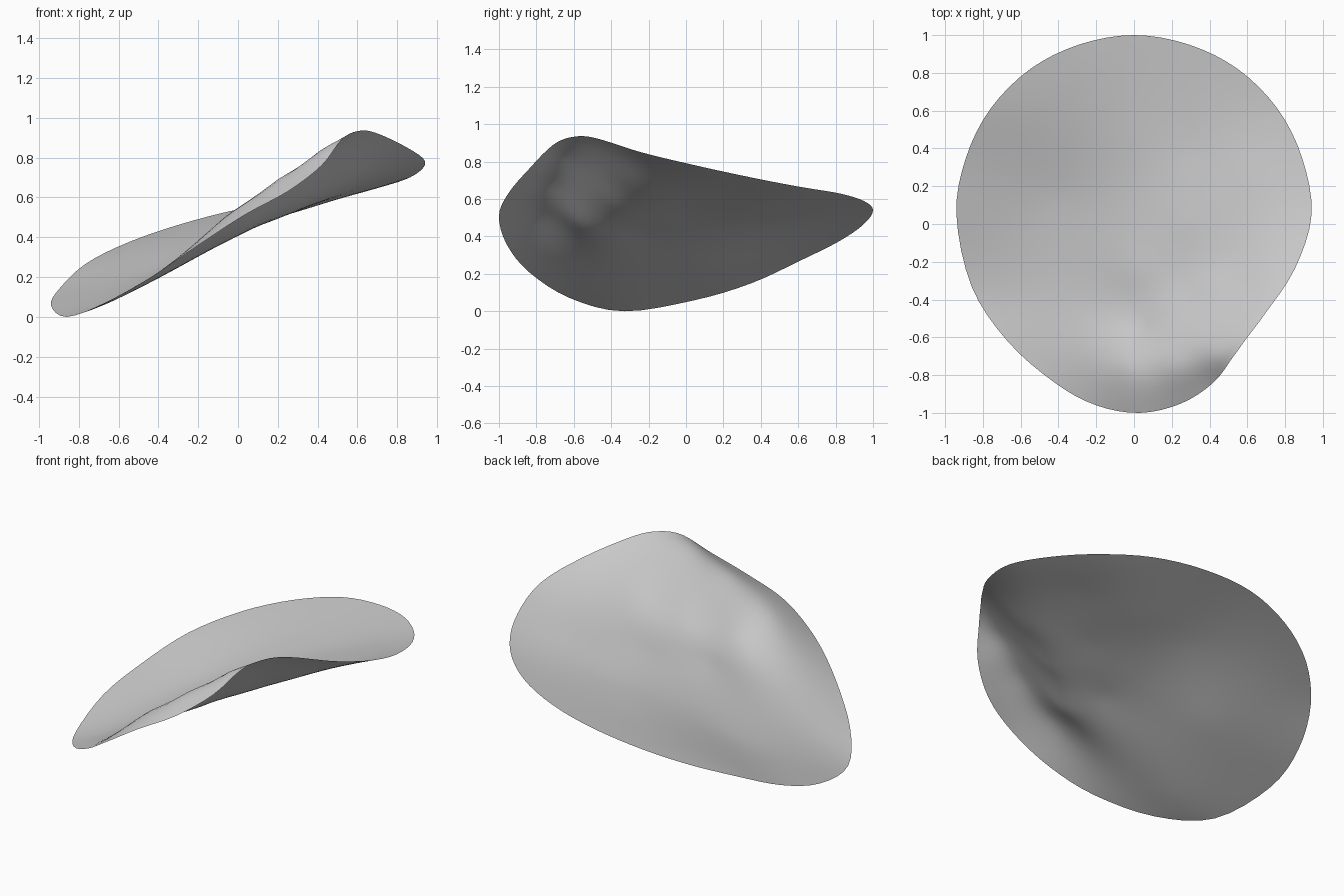
import bpy, math
from mathutils import Vector

if "Cube" in bpy.data.objects:
    bpy.data.objects.remove(bpy.data.objects["Cube"])

# Rim of the warped disc, counter-clockwise from the left side
RIM = [(.94, .05, .78), (.89, .35, .715), (.76, .61, .665), (.55, .82, .63), (.29, .95, .59),
       (0, 1, .54), (-.29, .95, .465), (-.55, .82, .375), (-.76, .61, .27), (-.89, .35, .15),
       (-.94, .05, .06), (-.86, -.33, 0), (-.67, -.62, .07), (-.42, -.84, .21),
       (-.2, -.96, .36), (.03, -1, .51), (.25, -.95, .63), (.42, -.84, .76),
       (.52, -.71, .89), (.6, -.6, .933), (.69, -.48, .925), (.85, -.24, .85)]
# Inner sag and the ridge behind the front lip
INNER = [(-.05, -.75, .51), (.2, -.74, .69), (.42, -.69, .84), (.05, -.57, .47),
         (-.2, -.5, .315), (0, -.25, .415), (0, .05, .415), (.3, -.4, .58),
         (.55, -.3, .7), (.3, 0, .535), (.3, .4, .53), (.6, .25, .63),
         (0, .45, .455), (-.4, .15, .24), (-.4, -.4, .195), (-.65, -.4, .07)]


def kernel(a, b):
    d = (a[0] - b[0]) ** 2 + (a[1] - b[1]) ** 2
    return d * math.log(d) if d > 0 else 0


def solve(rows):
    """Gaussian elimination of an augmented matrix."""
    n = len(rows)
    for i in range(n):
        p = max(range(i, n), key=lambda k: abs(rows[k][i]))
        rows[i], rows[p] = rows[p], rows[i]
        pivot = rows[i][i]
        rows[i] = [v / pivot for v in rows[i]]
        for k in range(n):
            f = rows[k][i]
            if k != i and f:
                rows[k] = [v - f * w for v, w in zip(rows[k], rows[i])]
    return [r[-1] for r in rows]


def thin_plate(points):
    """Smoothly bent sheet through all the given points."""
    base = [(1, p[0], p[1]) for p in points]
    rows = [[kernel(p, q) for q in points] + list(b) + [p[2]] for p, b in zip(points, base)]
    rows += [[b[j] for b in base] + [0] * 4 for j in range(3)]
    w = solve(rows)
    c, cx, cy = w[-3:]
    return lambda x, y: c + cx * x + cy * y + sum(
        wi * kernel((x, y), p) for wi, p in zip(w, points))


def smooth_loop(points, steps):
    """Closed Catmull-Rom curve."""
    pts = [Vector(p) for p in points]
    n, out = len(pts), []
    for i in range(n):
        a, b, c, d = (pts[(i + k) % n] for k in (-1, 0, 1, 2))
        for s in range(steps):
            t = s / steps
            out.append(b + (c - a) * t / 2 + (a * 2 - b * 5 + c * 4 - d) * t * t / 2
                       + (b * 3 - a - c * 3 + d) * t ** 3 / 2)
    return out


# Sheet: concentric rings shrinking from the rim to a middle point
height = thin_plate(RIM + INNER)
loop = smooth_loop(RIM, 4)
n, rings = len(loop), 24
verts = [(0, 0, height(0, 0))]
for r in range(1, rings + 1):
    f = r / rings
    for p in loop:
        z = p.z if r == rings else height(p.x * f, p.y * f)
        verts.append((p.x * f, p.y * f, max(z, 0)))
faces = [(0, 1 + i, 1 + (i + 1) % n) for i in range(n)]
for r in range(rings - 1):
    a, b = 1 + r * n, 1 + (r + 1) * n
    for i in range(n):
        j = (i + 1) % n
        faces.append((a + i, b + i, b + j, a + j))

mesh = bpy.data.meshes.new("warped_disc")
mesh.from_pydata(verts, [], faces)
mesh.shade_smooth()
disc = bpy.data.objects.new("warped_disc", mesh)
bpy.context.collection.objects.link(disc)

# Plain light grey
grey = bpy.data.materials.new("light_grey")
grey.use_nodes = True
colour = (.6, .6, .6, 1)
grey.diffuse_color = colour
grey.node_tree.nodes["Principled BSDF"].inputs["Base Color"].default_value = colour
mesh.materials.append(grey)
